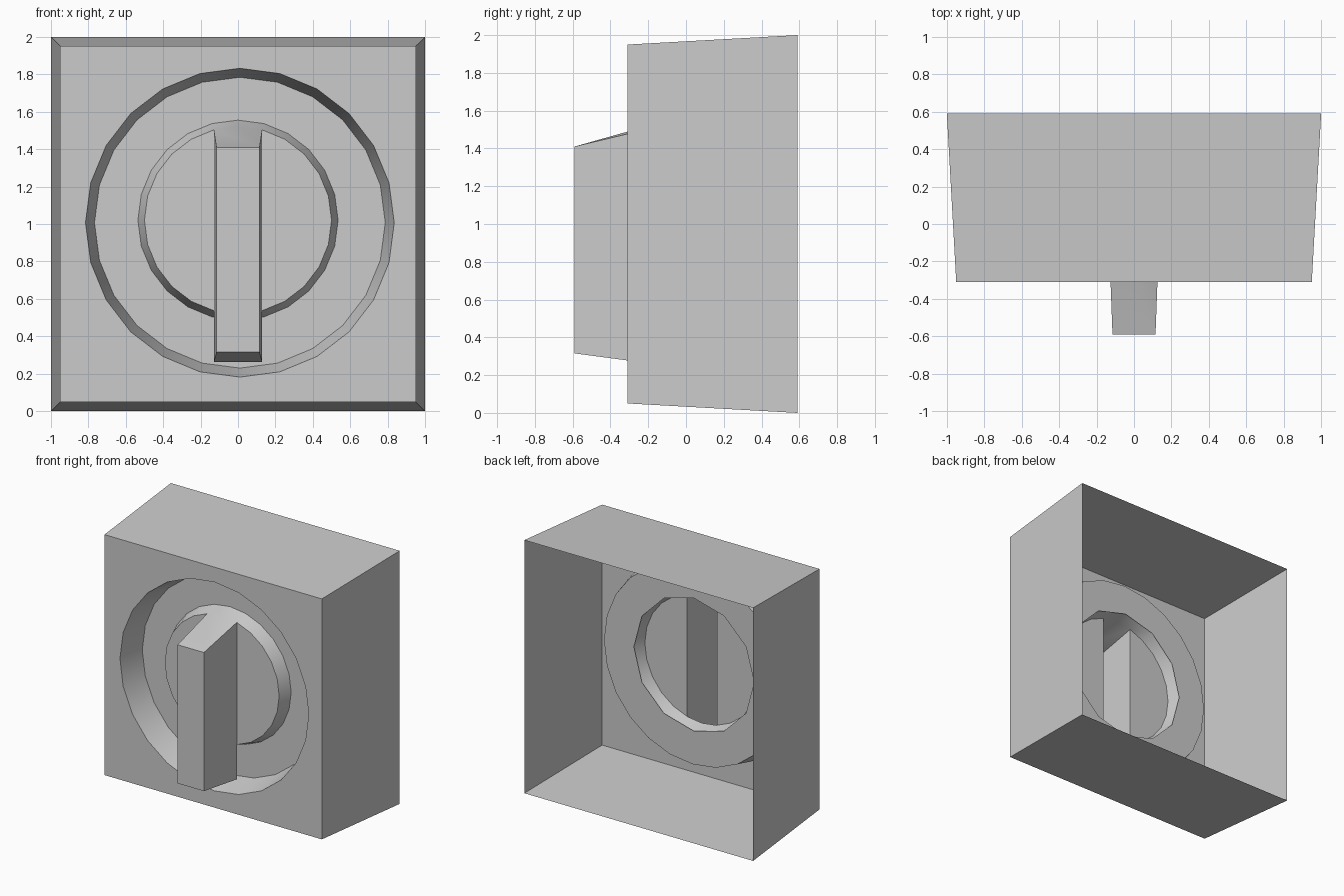
import bpy, bmesh, math
from mathutils import Vector

if "Cube" in bpy.data.objects:
    bpy.data.objects.remove(bpy.data.objects["Cube"])

grey = bpy.data.materials.new("plain_grey")
grey.use_nodes = True
colour = (0.6, 0.6, 0.6, 1)
grey.diffuse_color = colour
grey.node_tree.nodes["Principled BSDF"].inputs["Base Color"].default_value = colour

FRONT, BACK, FLOOR, CAP, TIP = -0.31, 0.59, -0.10, -0.20, -0.59


def ring(bm, r, y, n=24, cx=0.0, cz=1.02):
    """Circle of vertices facing the front, starting at the top."""
    steps = [2 * math.pi * i / n for i in range(n)]
    return [bm.verts.new((cx + r * math.sin(a), y, cz + r * math.cos(a))) for a in steps]


def square(bm, h, y):
    return [bm.verts.new((sx * h, y, 1 + sz * h)) for sx, sz in ((-1, 1), (1, 1), (1, -1), (-1, -1))]


def loft(bm, a, b):
    for i in range(len(a)):
        j = (i + 1) % len(a)
        bm.faces.new((a[i], a[j], b[j], b[i]))


def loop_edges(bm, loop):
    return [bm.edges.get((v, loop[i - 1])) or bm.edges.new((v, loop[i - 1])) for i, v in enumerate(loop)]


def fill_between(bm, outer, inner):
    edges = loop_edges(bm, outer) + loop_edges(bm, inner)
    bmesh.ops.triangle_fill(bm, edges=edges, use_beauty=True, use_dissolve=False, normal=(0, -1, 0))


def finish(name, bm):
    bmesh.ops.recalc_face_normals(bm, faces=bm.faces)
    # Flat front faces must look toward the front
    facing = sum(f.normal.y * f.calc_area() for f in bm.faces if abs(f.normal.y) > 0.99)
    if facing > 0:
        bmesh.ops.reverse_faces(bm, faces=bm.faces)
    mesh = bpy.data.meshes.new(name)
    bm.to_mesh(mesh)
    bm.free()
    mesh.materials.append(grey)
    obj = bpy.data.objects.new(name, mesh)
    bpy.context.collection.objects.link(obj)
    bpy.ops.object.select_all(action="DESELECT")
    obj.select_set(True)
    bpy.context.view_layer.objects.active = obj
    bpy.ops.object.shade_smooth_by_angle(angle=math.radians(25))


# Tapered housing, open at the back, with a round recess in its front
bm = bmesh.new()
back, front = square(bm, 1.0, BACK), square(bm, 0.95, FRONT)
rim = ring(bm, 0.825, FRONT, cx=0.01, cz=1.007)
base = ring(bm, 0.777, FLOOR, cx=0.01, cz=1.007)
hole = ring(bm, 0.525, FLOOR, n=12)
loft(bm, back, front)
fill_between(bm, front, rim)
loft(bm, rim, base)
fill_between(bm, base, hole)
finish("housing", bm)

# Hollow dial with a long grip that overhangs the lower edge
bm = bmesh.new()
foot, edge = ring(bm, 0.535, FLOOR), ring(bm, 0.5, CAP)
loft(bm, foot, edge)
bm.faces.new(edge[1:12])
bm.faces.new(edge[13:24])
tip_l, tip_r, low_r, low_l = [bm.verts.new((x, TIP, z)) for x, z in
                              ((-0.115, 1.41), (0.115, 1.41), (0.115, 0.315), (-0.115, 0.315))]
half = edge[1].co.x
end_l, end_r = [bm.verts.new((x, CAP, 0.263)) for x in (-half, half)]
bm.faces.new((tip_l, tip_r, low_r, low_l))
bm.faces.new((tip_l, edge[23], edge[0], edge[1], tip_r))
bm.faces.new((tip_r, edge[1], edge[11], end_r, low_r))
bm.faces.new((tip_l, low_l, end_l, edge[13], edge[23]))
bm.faces.new((low_l, low_r, end_r, end_l))
bm.faces.new((end_l, end_r, edge[11], edge[12], edge[13]))
finish("dial_grip", bm)
